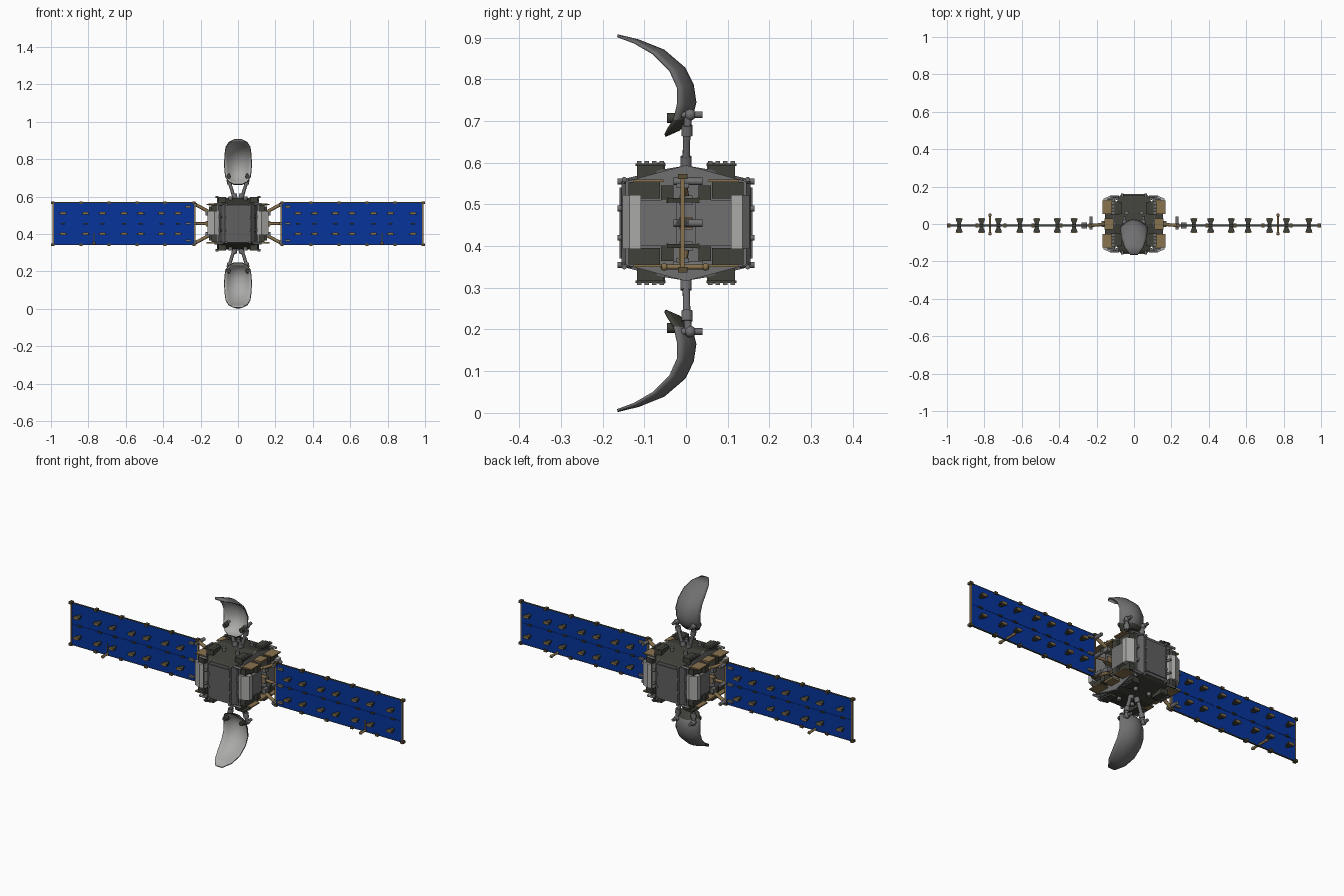
import bpy, bmesh, math
from mathutils import Vector, Matrix

if "Cube" in bpy.data.objects:
    bpy.data.objects.remove(bpy.data.objects["Cube"], do_unlink=True)

MID = 0.455          # height of the symmetry plane
SIDES = (-1, 1)


def material(name, rgb):
    m = bpy.data.materials.new(name)
    m.use_nodes = True
    m.diffuse_color = (*rgb, 1)
    bsdf = m.node_tree.nodes["Principled BSDF"]
    bsdf.inputs["Base Color"].default_value = (*rgb, 1)
    bsdf.inputs["Roughness"].default_value = 0.7
    return m


HULL = material("hull grey", (0.115, 0.115, 0.118))
DARK = material("dark olive", (0.05, 0.052, 0.04))
LIGHT = material("light grey", (0.4, 0.4, 0.39))
METAL = material("mid grey", (0.16, 0.16, 0.165))
TAN = material("tan", (0.25, 0.17, 0.075))
BROWN = material("clip brown", (0.1, 0.075, 0.035))
BLUE = material("solar blue", (0.002, 0.034, 0.32))


class Part:
    """Collects primitives into one mesh object."""

    def __init__(self, name, *mats):
        self.name, self.mats, self.bm = name, mats, bmesh.new()

    def box(self, c, size):
        m = Matrix.Translation(c) @ Matrix.Diagonal((*size, 1))
        bmesh.ops.create_cube(self.bm, size=1, matrix=m)

    def rod(self, p, q, r, n=10):
        p, q = Vector(p), Vector(q)
        d = q - p
        m = Matrix.Translation((p + q) / 2) @ d.to_track_quat("Z", "Y").to_matrix().to_4x4()
        bmesh.ops.create_cone(self.bm, cap_ends=True, segments=n, radius1=r,
                              radius2=r, depth=d.length, matrix=m)

    def ball(self, c, r):
        bmesh.ops.create_uvsphere(self.bm, u_segments=12, v_segments=8, radius=r,
                                  matrix=Matrix.Translation(c))

    def loft(self, rings, cap=True, closed=True):
        rows = [[self.bm.verts.new(p) for p in ring] for ring in rings]
        n = len(rows[0])
        for a, b in zip(rows, rows[1:]):
            for j in range(n if closed else n - 1):
                k = (j + 1) % n
                self.bm.faces.new((a[j], b[j], b[k], a[k]))
        if cap:
            self.bm.faces.new(rows[0])
            self.bm.faces.new(rows[-1][::-1])

    def finish(self, smooth=False, recalc=True):
        if recalc:
            bmesh.ops.recalc_face_normals(self.bm, faces=self.bm.faces[:])
        me = bpy.data.meshes.new(self.name)
        self.bm.to_mesh(me)
        self.bm.free()
        for m in self.mats:
            me.materials.append(m)
        ob = bpy.data.objects.new(self.name, me)
        bpy.context.scene.collection.objects.link(ob)
        if smooth:
            bpy.ops.object.select_all(action="DESELECT")
            ob.select_set(True)
            bpy.context.view_layer.objects.active = ob
            bpy.ops.object.shade_smooth_by_angle(angle=math.radians(40))
        return ob


# Main hull: rectangular sections tapering to the front and back, dark roof and floor
hull = Part("hull", HULL, DARK)
half = [(0.155, 0.07, 0.1), (0.14, 0.085, 0.108), (0.06, 0.108, 0.128), (0, 0.108, 0.138)]
sections = [(-y, w, h) for y, w, h in half] + half[-2::-1]
hull.loft([[(sx * w, y, MID + sz * h) for sx, sz in ((-1, -1), (1, -1), (1, 1), (-1, 1))]
           for y, w, h in sections])
hull.bm.normal_update()
for f in hull.bm.faces:
    f.material_index = int(abs(f.normal.z) > 0.7)
hull.finish()

# Raised panels on front and back, six-sided end plates on the flanks
plates = Part("hull_plates", HULL)
ends = Part("hull_end_plates", METAL)
outline = [(-0.145, -0.1), (0, -0.139), (0.145, -0.1), (0.145, 0.1), (0, 0.139), (-0.145, 0.1)]
for s in SIDES:
    plates.box((0, s * 0.154, MID), (0.12, 0.012, 0.17))
    ends.loft([[(s * x, y, MID + z) for y, z in outline] for x in (0.104, 0.112)])
plates.finish()
ends.finish()

# Corner equipment blocks and toothed roof units
blocks = Part("corner_blocks", DARK)
caps = Part("roof_unit_teeth", METAL)
for sx in SIDES:
    for sy in SIDES:
        for sz in SIDES:
            blocks.box((sx * 0.085, sy * 0.085, MID + sz * 0.125), (0.04, 0.065, 0.035))
            blocks.box((sx * 0.1, sy * 0.085, MID + sz * 0.14), (0.04, 0.072, 0.006))
            for i in range(4):
                caps.box((sx * 0.112, sy * (0.058 + i * 0.018), MID + sz * 0.145), (0.014, 0.01, 0.007))
            blocks.box((sx * 0.122, sy * 0.1, MID + sz * 0.079), (0.04, 0.075, 0.04))
            blocks.box((sx * 0.13, sy * 0.045, MID + sz * 0.073), (0.05, 0.03, 0.035))
blocks.finish()
caps.finish()

# Light side boxes at the hull corners, with grey bays between
lights = Part("side_boxes", LIGHT)
bays = Part("side_bays", METAL)
for sx in SIDES:
    for sy in SIDES:
        lights.loft([[(sx * 0.1, sy * 0.108, z), (sx * 0.163, sy * 0.108, z),
                      (sx * 0.163, sy * 0.135, z), (sx * 0.125, sy * 0.152, z), (sx * 0.1, sy * 0.142, z)]
                     for z in (MID - 0.062, MID + 0.067)])
        bays.box((sx * 0.125, sy * 0.065, MID), (0.06, 0.085, 0.11))
lights.finish()
bays.finish()

# Tan shelves beside the hull
shelves = Part("side_shelves", TAN)
for sx in SIDES:
    for sz in SIDES:
        for sy in SIDES:
            shelves.box((sx * 0.14, sy * 0.09, MID + sz * 0.102), (0.055, 0.072, 0.006))
        shelves.box((sx * 0.135, 0, MID + sz * 0.102), (0.045, 0.06, 0.01))
    shelves.box((sx * 0.14, 0, MID), (0.06, 0.03, 0.03))
shelves.finish()

# Bolts and small fittings around the hull
knobs = Part("hull_fittings", METAL)
for sx in SIDES:
    for sy in SIDES:
        for z in (-0.1, -0.035, 0.035, 0.1):
            knobs.rod((sx * 0.062, sy * 0.145, MID + z), (sx * 0.062, sy * 0.164, MID + z), 0.007)
            knobs.rod((sx * 0.09, sy * 0.13, MID + z), (sx * 0.1, sy * 0.15, MID + z), 0.006)
        for sz in SIDES:
            knobs.rod((sx * 0.08, sy * 0.148, MID + sz * 0.105), (sx * 0.125, sy * 0.148, MID + sz * 0.105), 0.006)
            knobs.rod((sx * 0.04, sy * 0.06, MID + sz * 0.12), (sx * 0.04, sy * 0.06, MID + sz * 0.145), 0.01)
knobs.finish(smooth=True)

# Solar wings with frames, yokes and fittings
PY = -0.008
for sx in SIDES:
    side = "left" if sx > 0 else "right"
    wing = Part(side + "_solar_wing", BLUE)
    for sz in SIDES:
        wing.box((sx * 0.611, PY, MID + sz * 0.0565), (0.758, 0.007, 0.112))
    wing.finish()

    frame = Part(side + "_wing_frame", DARK)
    clips = Part(side + "_edge_clips", BROWN)
    for sz in SIDES:
        frame.box((sx * 0.61, PY, MID + sz * 0.113), (0.76, 0.009, 0.003))
        for x in (0.235, 0.39, 0.54, 0.69, 0.84, 0.99):
            clips.box((sx * x, PY, MID + sz * 0.112), (0.017, 0.022, 0.013))
    clips.finish()
    # Bow-tie clamps in two rows, passing through the wing
    bow = [(-0.019, -0.038), (0.019, -0.038), (0.016, -0.026), (0.007, -0.006), (0.007, 0.006),
           (0.016, 0.026), (0.019, 0.038), (-0.019, 0.038), (-0.016, 0.026), (-0.007, 0.006),
           (-0.007, -0.006), (-0.016, -0.026)]
    caps = Part(side + "_clamp_caps", TAN)
    for x in (0.32, 0.41, 0.52, 0.61, 0.725, 0.815, 0.935):
        for sz in SIDES:
            z = MID + sz * 0.055
            frame.loft([[(sx * x + u, PY + v, z + h) for u, v in bow] for h in (-0.005, 0.005)])
            for sy in SIDES:
                caps.box((sx * x, PY + sy * 0.037, z), (0.026, 0.006, 0.013))
        frame.box((sx * x, PY, MID), (0.022, 0.024, 0.007))
    frame.finish()
    caps.finish()

    trim = Part(side + "_wing_trim", TAN)
    trim.box((sx * 0.232, PY, MID), (0.008, 0.01, 0.22))
    trim.box((sx * 0.988, PY, MID), (0.006, 0.01, 0.215))
    # Feeler rod with end beads across the lower edge
    trim.rod((sx * 0.77, -0.06, MID - 0.105), (sx * 0.77, 0.055, MID - 0.105), 0.006)
    for y in (-0.052, 0.047):
        trim.ball((sx * 0.77, y, MID - 0.105), 0.009)
    trim.rod((sx * 0.77, PY - 0.006, MID - 0.1), (sx * 0.77, PY - 0.006, MID - 0.05), 0.003)
    # Yoke struts from hull to wing
    for sz in SIDES:
        trim.rod((sx * 0.14, 0, MID + sz * 0.055), (sx * 0.232, PY, MID + sz * 0.105), 0.009)
    trim.rod((sx * 0.14, 0, MID), (sx * 0.232, PY, MID), 0.008)
    trim.finish(smooth=True)

    joints = Part(side + "_yoke_joints", METAL)
    for z in (-0.1, 0, 0.1):
        joints.rod((sx * 0.23, -0.03, MID + z), (sx * 0.23, 0.04, MID + z), 0.009)
        joints.box((sx * 0.265, PY, MID + z * 0.9), (0.03, 0.03, 0.012))
        joints.box((sx * 0.165, 0, MID + z * 0.55), (0.02, 0.03, 0.022))
    joints.finish(smooth=True)

# Curved reflectors: spine y, z, then rim y, z, then half width
reflector = [(-0.165, 0.902, -0.165, 0.901, 0.02), (-0.115, 0.89, -0.125, 0.886, 0.049),
             (-0.055, 0.866, -0.08, 0.86, 0.064), (-0.006, 0.824, -0.04, 0.82, 0.069),
             (0.013, 0.785, -0.022, 0.78, 0.07), (0.019, 0.745, -0.022, 0.74, 0.069),
             (0.01, 0.71, -0.03, 0.705, 0.064), (-0.018, 0.682, -0.045, 0.682, 0.048),
             (-0.05, 0.668, -0.052, 0.668, 0.022)]
for sz in SIDES:
    place = "upper" if sz > 0 else "lower"
    # Each inner colour is followed by the colour of the shell behind it
    dish = Part(place + "_reflector", LIGHT, METAL, LIGHT, DARK)
    rings = []
    for sy, szp, ry, rz, w in reflector:
        ring = []
        for j in range(-5, 6):
            s = j / 5
            f = 1 - s * s
            ring.append((s * w, ry + (sy - ry) * f, MID + sz * (rz + (szp - rz) * f - MID)))
        rings.append(ring)
    dish.loft(rings[::sz], cap=False, closed=False)
    for f in dish.bm.faces:
        if abs(f.calc_center_median().z - MID) < 0.245:
            f.material_index = 2
    ob = dish.finish(smooth=True, recalc=False)
    shell = ob.modifiers.new("thickness", "SOLIDIFY")
    shell.thickness = 0.006
    shell.offset = -1
    shell.material_offset = 1
    shell.material_offset_rim = 1

    # Paired support arms with joints and dark actuators
    arms = Part(place + "_reflector_arms", METAL)
    drives = Part(place + "_reflector_actuators", DARK)
    for sx in SIDES:
        arms.rod((sx * 0.018, 0, MID + sz * 0.13), (sx * 0.047, 0.002, MID + sz * 0.225), 0.009)
        arms.rod((sx * 0.016, 0, MID + sz * 0.135), (sx * 0.022, 0, MID + sz * 0.16), 0.014)
        arms.rod((sx * 0.043, 0.002, MID + sz * 0.21), (sx * 0.048, 0.002, MID + sz * 0.235), 0.014)
        arms.rod((sx * 0.047, 0.002, MID + sz * 0.22), (sx * 0.05, 0.006, MID + sz * 0.262), 0.009)
        arms.rod((sx * 0.05, -0.025, MID + sz * 0.26), (sx * 0.05, 0.04, MID + sz * 0.26), 0.008)
        arms.ball((sx * 0.05, 0.01, MID + sz * 0.26), 0.014)
        drives.rod((sx * 0.05, -0.046, MID + sz * 0.252), (sx * 0.05, -0.022, MID + sz * 0.252), 0.012)
    arms.finish(smooth=True)
    drives.finish(smooth=True)
